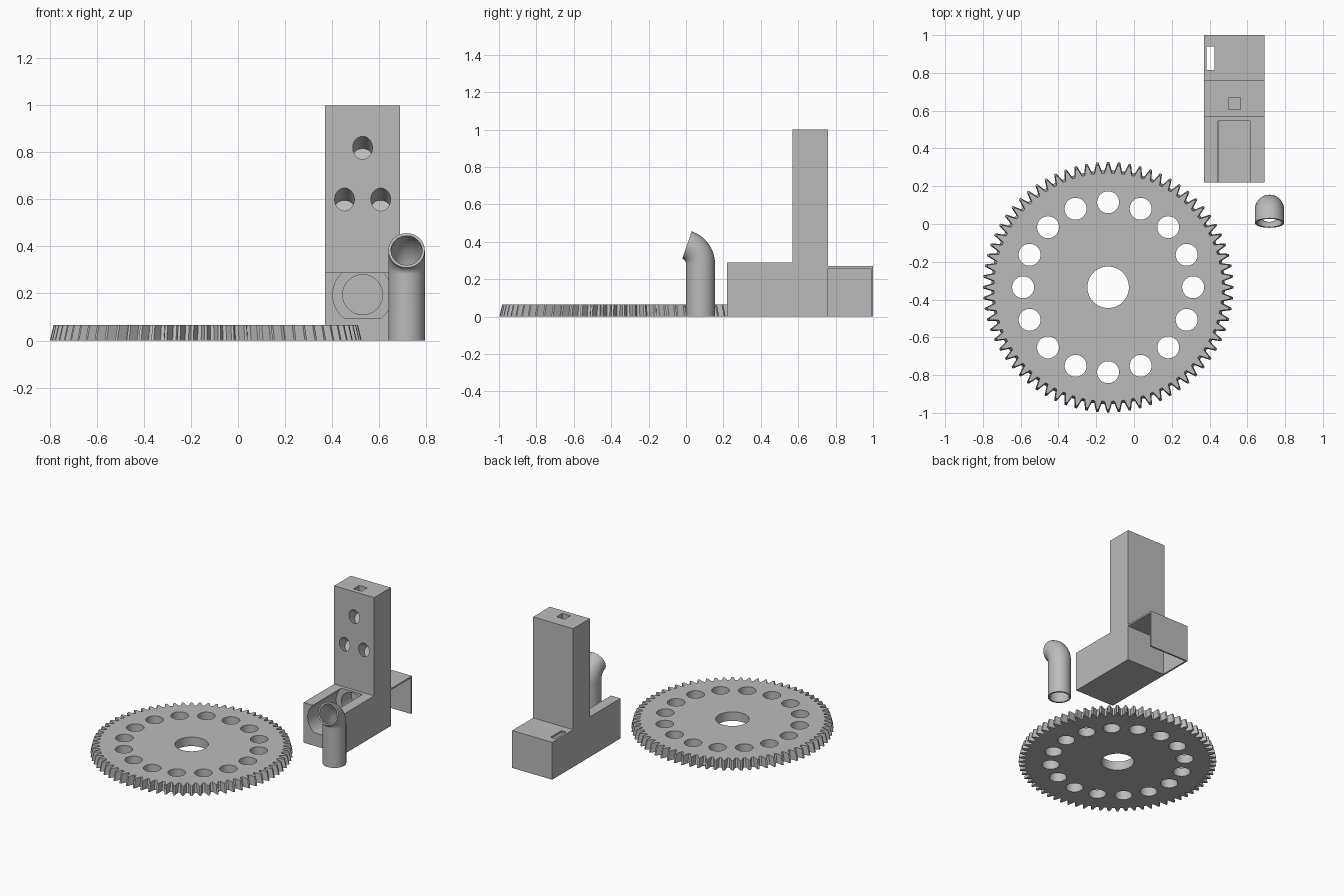
import bpy
import bmesh
from math import cos, sin, pi, radians
from mathutils import Vector, Matrix

if "Cube" in bpy.data.objects:
    bpy.data.objects.remove(bpy.data.objects["Cube"])

grey = bpy.data.materials.new("plain_grey")
grey.use_nodes = True
grey.diffuse_color = (0.5, 0.5, 0.5, 1)
grey.node_tree.nodes["Principled BSDF"].inputs["Base Color"].default_value = (0.5, 0.5, 0.5, 1)


def make_object(name, bm):
    bmesh.ops.recalc_face_normals(bm, faces=bm.faces)
    mesh = bpy.data.meshes.new(name)
    bm.to_mesh(mesh)
    bm.free()
    mesh.materials.append(grey)
    obj = bpy.data.objects.new(name, mesh)
    bpy.context.collection.objects.link(obj)
    return obj


def loft(bm, loops, caps=True, closed=False):
    """Skin a row of equal point loops."""
    rings = [[bm.verts.new(p) for p in loop] for loop in loops]
    pairs = list(zip(rings, rings[1:]))
    if closed:
        pairs.append((rings[-1], rings[0]))
    for a, b in pairs:
        for i in range(len(a)):
            j = (i + 1) % len(a)
            bm.faces.new((a[i], a[j], b[j], b[i]))
    if caps and not closed:
        bm.faces.new(rings[0])
        bm.faces.new(rings[-1])


def box(bm, low, high):
    low, high = Vector(low), Vector(high)
    size = Matrix.Diagonal((*(high - low), 1))
    bmesh.ops.create_cube(bm, size=1, matrix=Matrix.Translation((low + high) / 2) @ size)


def cylinder(bm, centre, radius, depth, tilt=0, segments=48):
    place = Matrix.Translation(centre) @ Matrix.Rotation(tilt, 4, "X")
    bmesh.ops.create_cone(bm, cap_ends=True, segments=segments, radius1=radius,
                          radius2=radius, depth=depth, matrix=place)


def carve(obj, bm):
    """Subtract the cutter shapes, bake the result and drop the cutter."""
    cutter = make_object("cutter", bm)
    cutter.hide_render = True
    mod = obj.modifiers.new("cut", "BOOLEAN")
    mod.operation = "DIFFERENCE"
    mod.solver = "EXACT"
    mod.object = cutter
    graph = bpy.context.evaluated_depsgraph_get()
    baked = bpy.data.meshes.new_from_object(obj.evaluated_get(graph))
    obj.modifiers.clear()
    obj.data = baked
    bpy.data.objects.remove(cutter)


def smooth(obj):
    bpy.ops.object.select_all(action="DESELECT")
    obj.select_set(True)
    bpy.context.view_layer.objects.active = obj
    bpy.ops.object.shade_smooth_by_angle(angle=radians(30))


# Gear wheel: tapered toothed disc
GEAR = Vector((-0.137, -0.335, 0))
TEETH, THICK = 72, 0.065


def tooth_loop(scale, z):
    points = []
    for t in range(TEETH):
        for step, radius in ((-0.36, 0.618), (-0.1, 0.663), (0.1, 0.663), (0.36, 0.618)):
            a = pi / 2 + (t + step) * 2 * pi / TEETH
            points.append(GEAR + Vector((radius * scale * cos(a), radius * scale * sin(a), z)))
    return points


bm = bmesh.new()
loft(bm, [tooth_loop(1, 0), tooth_loop(0.977, THICK)])
gear = make_object("gear_wheel", bm)

# Centre hole and ring of round holes
bm = bmesh.new()
cylinder(bm, GEAR, 0.11, 0.4)
for i in range(16):
    a = i * pi / 8
    cylinder(bm, GEAR + Vector((0.45 * cos(a), 0.45 * sin(a), 0)), 0.058, 0.4)
carve(gear, bm)
smooth(gear)

# Housing: stepped side profile pulled across its width
LEFT, RIGHT, MID = 0.69, 0.37, 0.53
profile = [(0.22, 0), (1, 0), (1, 0.27), (0.76, 0.27),
           (0.76, 1), (0.57, 1), (0.57, 0.29), (0.22, 0.29)]
bm = bmesh.new()
loft(bm, [[(x, y, z) for y, z in profile] for x in (RIGHT, LEFT)])
housing = make_object("tower_housing", bm)

# Rear compartment, open below and at the side, with a slot in its lid
bm = bmesh.new()
box(bm, (0.382, 0.76, -0.1), (0.8, 0.988, 0.258))
carve(housing, bm)
bm = bmesh.new()
box(bm, (0.385, 0.815, 0.2), (0.425, 0.94, 0.4))
# Square socket in the tower top
box(bm, (0.5, 0.605, 0.96), (0.565, 0.67, 1.1))
# Three slanted round sockets in the tower front
TILT = radians(60)
axis = Vector((0, sin(TILT), -cos(TILT)))
for x, z in ((MID, 0.82), (MID - 0.077, 0.6), (MID + 0.077, 0.6)):
    cylinder(bm, Vector((x, 0.57, z)), 0.042, 0.16, tilt=TILT)
carve(housing, bm)

# Front cradle: flat-bottomed round channel open at the top
bm = bmesh.new()
arc = [(MID + 0.127 * cos(i * pi / 32), 0.195 + 0.127 * sin(i * pi / 32)) for i in range(64)]
loft(bm, [[(x, y, max(z, 0.095)) for x, z in arc] for y in (0.1, 0.545)])
carve(housing, bm)

# Deeper round bore behind the cradle
bm = bmesh.new()
cylinder(bm, Vector((MID, 0.58, 0.195)), 0.085, 0.16, tilt=pi / 2)
carve(housing, bm)
smooth(housing)

# Bent pipe: hollow tube, straight and then curved to the front
PIPE_X, PIPE_Y, BEND_Z, BEND_R = 0.717, 0.0775, 0.282, 0.107


def pipe_ring(radius, bend, z):
    pivot = Vector((PIPE_X, PIPE_Y - BEND_R, z))
    turn = Matrix.Rotation(bend, 3, "X")
    ring = []
    for i in range(48):
        a = i * pi / 24
        ring.append(pivot + turn @ Vector((radius * cos(a), BEND_R + radius * sin(a), 0)))
    return ring


stations = [(0, 0)] + [(radians(71) * i / 14, BEND_Z) for i in range(15)]
outer = [pipe_ring(0.0775, b, z) for b, z in stations]
inner = [pipe_ring(0.066, b, z) for b, z in reversed(stations)]
bm = bmesh.new()
loft(bm, outer + inner, closed=True)
pipe = make_object("bent_pipe", bm)
smooth(pipe)
